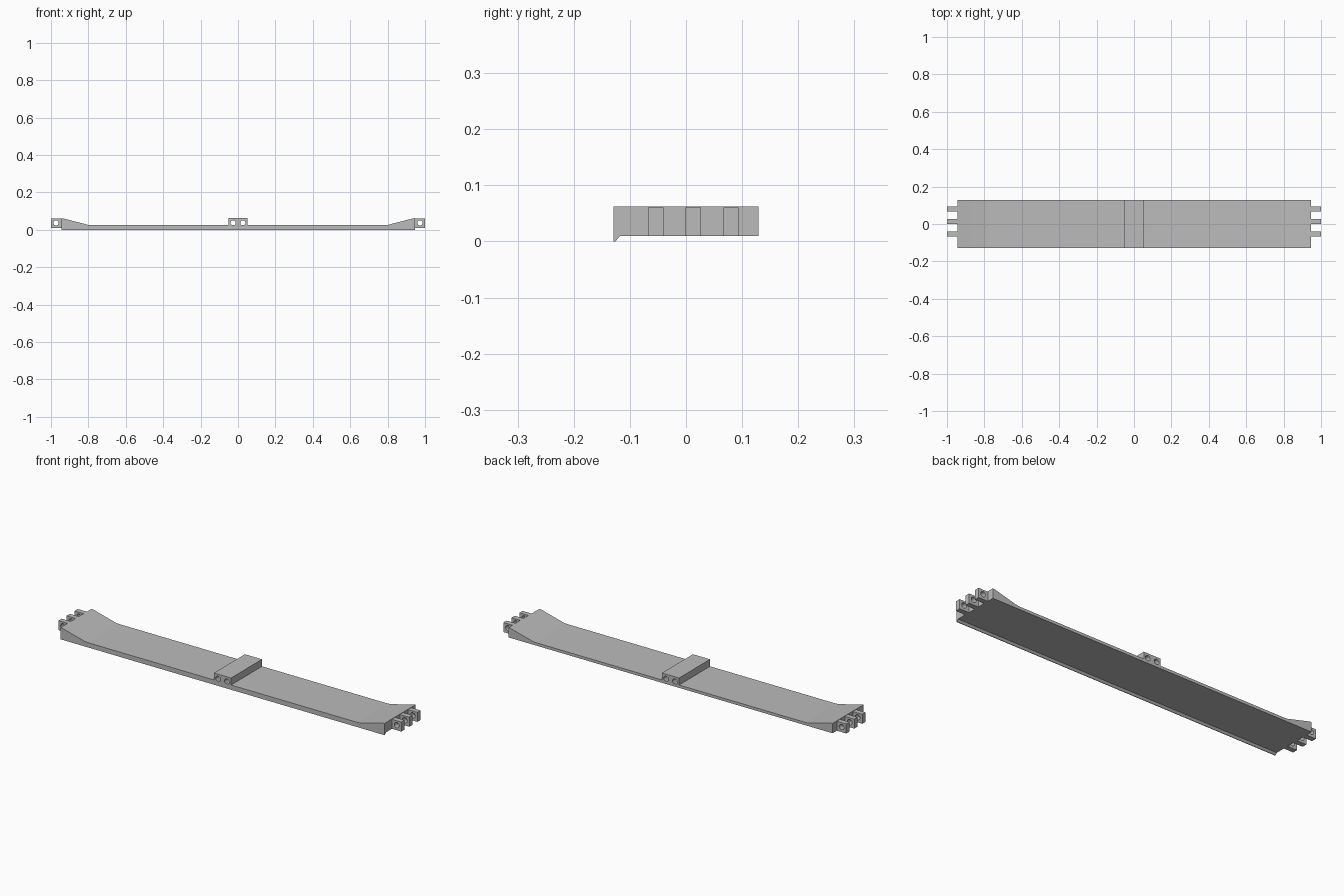
import bpy, bmesh
from mathutils import Matrix
from math import pi, radians

cube = bpy.data.objects.get("Cube")
if cube:
    bpy.data.objects.remove(cube)

grey = bpy.data.materials.new("plain grey")
grey.use_nodes = True
grey.diffuse_color = (0.5, 0.5, 0.5, 1)
grey.node_tree.nodes["Principled BSDF"].inputs["Base Color"].default_value = (0.5, 0.5, 0.5, 1)

HALF_W, BASE, TOP, END = 0.129, 0.01, 0.062, 0.945


def finish(name, bm):
    bmesh.ops.recalc_face_normals(bm, faces=bm.faces)
    mesh = bpy.data.meshes.new(name)
    bm.to_mesh(mesh)
    bm.free()
    mesh.materials.append(grey)
    obj = bpy.data.objects.new(name, mesh)
    bpy.context.collection.objects.link(obj)
    return obj


def prism(name, points, offset):
    """Extrude a flat outline along an offset vector."""
    bm = bmesh.new()
    face = bm.faces.new([bm.verts.new(p) for p in points])
    out = bmesh.ops.extrude_face_region(bm, geom=[face])
    verts = [v for v in out["geom"] if isinstance(v, bmesh.types.BMVert)]
    bmesh.ops.translate(bm, verts=verts, vec=offset)
    return finish(name, bm)


def smooth(obj):
    bpy.ops.object.select_all(action="DESELECT")
    obj.select_set(True)
    bpy.context.view_layer.objects.active = obj
    bpy.ops.object.shade_smooth_by_angle(angle=radians(30))


def drilled_block(name, x0, x1, y0, y1, z1, holes, radius):
    """Box with round holes running front to back."""
    outline = [(x0, y0, BASE), (x1, y0, BASE), (x1, y0, z1), (x0, y0, z1)]
    obj = prism(name, outline, (0, y1 - y0, 0))
    for x, z in holes:
        bm = bmesh.new()
        place = Matrix.Translation((x, (y0 + y1) / 2, z)) @ Matrix.Rotation(pi / 2, 4, "X")
        bmesh.ops.create_cone(bm, cap_ends=True, segments=32, radius1=radius,
                              radius2=radius, depth=y1 - y0 + 0.1, matrix=place)
        cutter = finish("hole_cutter", bm)
        cutter.hide_render = True
        mod = obj.modifiers.new("hole", "BOOLEAN")
        mod.operation, mod.solver, mod.object = "DIFFERENCE", "EXACT", cutter
        bpy.context.view_layer.objects.active = obj
        bpy.ops.object.modifier_apply(modifier=mod.name)
        bpy.data.objects.remove(cutter)
    smooth(obj)


# Long strip with raised ramps at both ends
right_top = [(END, BASE), (END, TOP), (0.935, TOP - 0.001), (0.80, 0.026), (0.78, 0.025)]
profile = right_top + [(-x, z) for x, z in reversed(right_top)]
smooth(prism("strip", [(x, -HALF_W, z) for x, z in profile], (0, 2 * HALF_W, 0)))

# Small downward lip along the front edge
lip = [(-0.129, 0.012), (-0.129, 0), (-0.126, 0), (-0.117, BASE), (-0.117, 0.012)]
prism("front_lip", [(-END, y, z) for y, z in lip], (2 * END, 0, 0))

# Raised centre block with two through holes
drilled_block("centre_block", -0.05, 0.05, -HALF_W, HALF_W, TOP,
              [(-0.026, 0.037), (0.026, 0.037)], 0.014)

# Three hinge lugs on each end
for side, label in ((1, "left"), (-1, "right")):
    for i in range(3):
        y = -0.054 + i * 0.067
        x0, x1 = sorted((side * (END - 0.005), side * 1.0))
        drilled_block(f"{label}_hinge_lug_{i + 1}", x0, x1, y - 0.0135, y + 0.0135,
                      0.06, [(side * 0.973, 0.037)], 0.014)
